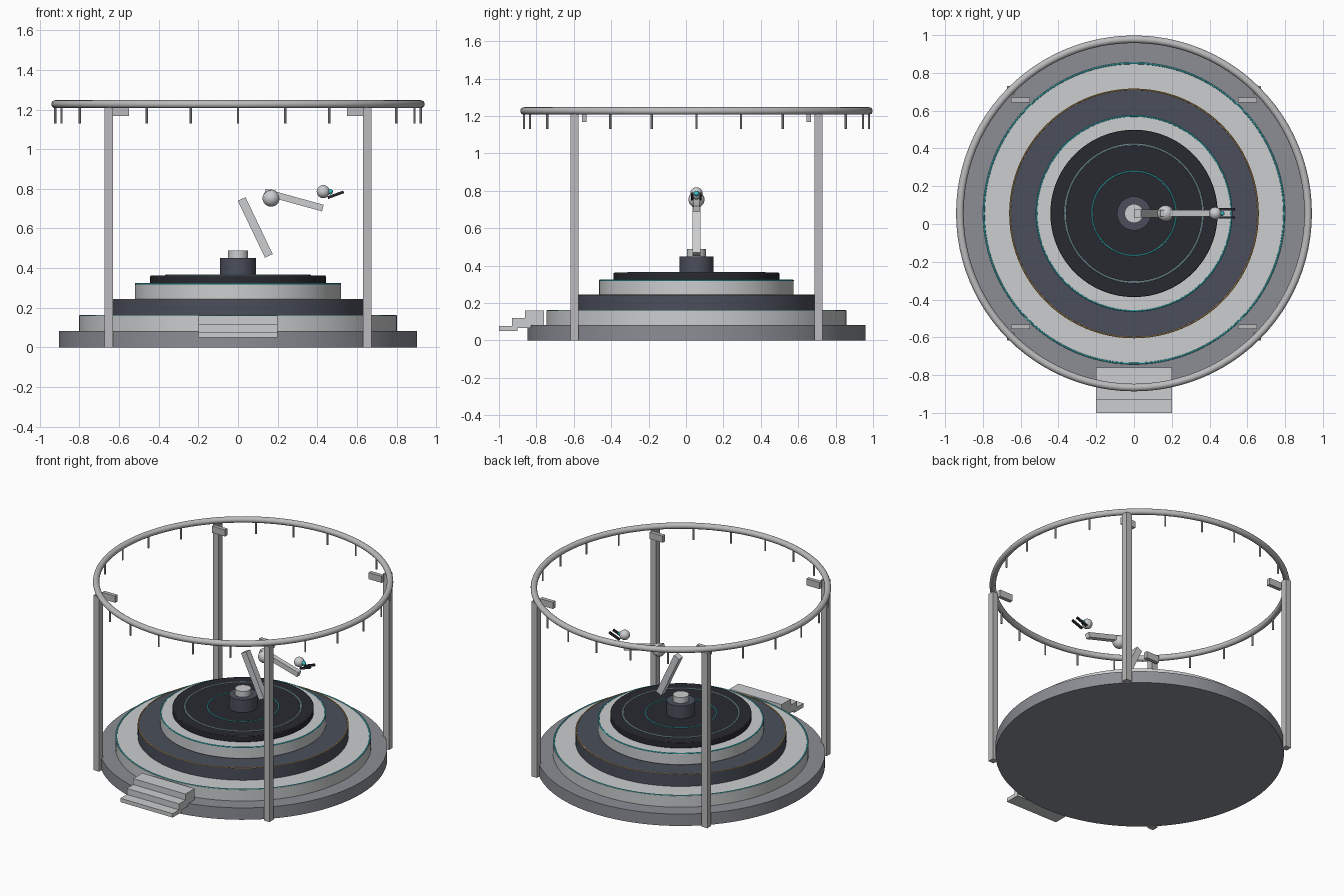
import bpy, math

if "Cube" in bpy.data.objects:
    bpy.data.objects.remove(bpy.data.objects["Cube"])

CY = 0.056  # centre of the round stage in y


def mat(name, r, g, b):
    m = bpy.data.materials.new(name)
    m.diffuse_color = (r, g, b, 1)
    m.use_nodes = True
    m.node_tree.nodes["Principled BSDF"].inputs["Base Color"].default_value = m.diffuse_color
    return m


LIGHT = mat("light grey", 0.60, 0.61, 0.62)
METAL = mat("metal grey", 0.50, 0.50, 0.51)
MID = mat("mid grey", 0.26, 0.27, 0.30)
SLATE = mat("slate", 0.070, 0.078, 0.105)
BLACK = mat("near black", 0.022, 0.023, 0.030)
TEAL = mat("teal", 0.05, 0.55, 0.60)
PALE = mat("pale teal", 0.35, 0.58, 0.65)
ORANGE = mat("amber", 0.60, 0.33, 0.08)


def finish(name, material, smooth=True):
    o = bpy.context.object
    o.name = name
    o.data.materials.append(material)
    if smooth:
        bpy.ops.object.shade_smooth_by_angle(angle=math.radians(35))
    return o


def disc(name, r, z0, z1, m, x=0, y=0, sides=96, bevel=0):
    bpy.ops.mesh.primitive_cylinder_add(vertices=sides, radius=r, depth=z1 - z0,
                                        location=(x, CY + y, (z0 + z1) / 2))
    o = finish(name, m)
    if bevel:
        b = o.modifiers.new("bevel", "BEVEL")
        b.width, b.segments, b.limit_method = bevel, 2, "ANGLE"
    return o


def box(name, loc, size, m, tilt=0):
    bpy.ops.mesh.primitive_cube_add(size=1, location=(loc[0], CY + loc[1], loc[2]),
                                    rotation=(0, tilt, 0))
    bpy.context.object.scale = size
    bpy.ops.object.transform_apply(location=False, rotation=False, scale=True)
    return finish(name, m, False)


def ring(name, r, minor, z, m, seg=8):
    bpy.ops.mesh.primitive_torus_add(major_radius=r, minor_radius=minor, major_segments=96,
                                     minor_segments=seg, location=(0, CY, z))
    return finish(name, m)


def ball(name, x, z, r, m):
    bpy.ops.mesh.primitive_uv_sphere_add(segments=32, ring_count=16, radius=r, location=(x, CY, z))
    return finish(name, m)


# stacked stage tiers
disc("base_tier", 0.904, 0, 0.082, MID)
disc("second_tier", 0.802, 0.082, 0.16, LIGHT)
disc("dark_tier", 0.661, 0.16, 0.242, SLATE)
disc("upper_tier", 0.52, 0.242, 0.322, LIGHT, bevel=0.005)
disc("turntable", 0.443, 0.322, 0.362, BLACK, bevel=0.004)
disc("hub", 0.09, 0.362, 0.45, SLATE)
disc("hub_cap", 0.05, 0.45, 0.49, LIGHT)

# glowing trim rings
ring("second_tier_trim", 0.795, 0.005, 0.159, TEAL)
ring("dark_tier_trim", 0.657, 0.004, 0.241, ORANGE)
ring("upper_tier_trim", 0.516, 0.005, 0.32, TEAL)
ring("turntable_outer_trim", 0.365, 0.005, 0.362, PALE)
ring("turntable_inner_trim", 0.223, 0.004, 0.362, TEAL)

# overhead ring with hanging rods
ring("overhead_ring", 0.922, 0.02, 1.227, METAL, 16)
for i in range(24):
    a = math.radians(15 * i)
    disc("hanging_rod", 0.006, 1.13, 1.215, METAL, 0.922 * math.cos(a), 0.922 * math.sin(a), 8)

# four posts and lamps
for sx in (-1, 1):
    for sy in (-1, 1):
        box("post", (sx * 0.652, sy * 0.652, 0.605), (0.043, 0.043, 1.21), METAL)
        box("lamp", (sx * 0.60, sy * 0.60, 1.19), (0.1, 0.026, 0.046), METAL)

# entry steps
for i in range(3):
    h = 0.0267 * (i + 1)
    box("entry_step", (0, -0.95 + 0.07 * i - CY, 0.064 + 0.028 * i), (0.4, 0.1, h), LIGHT)

# robot arm
box("lower_arm", (0.087, 0, 0.605), (0.043, 0.043, 0.318), LIGHT, math.radians(-25.5))
ball("elbow_joint", 0.167, 0.753, 0.043, LIGHT)
box("forearm", (0.282, 0, 0.743), (0.303, 0.034, 0.034), LIGHT, math.radians(15.4))
ball("wrist_joint", 0.43, 0.786, 0.033, LIGHT)
ball("sensor", 0.465, 0.786, 0.014, TEAL)
for s in (-1, 1):
    box("gripper_finger", (0.493, s * 0.022, 0.77), (0.085, 0.012, 0.014), BLACK,
        math.radians(-20))
